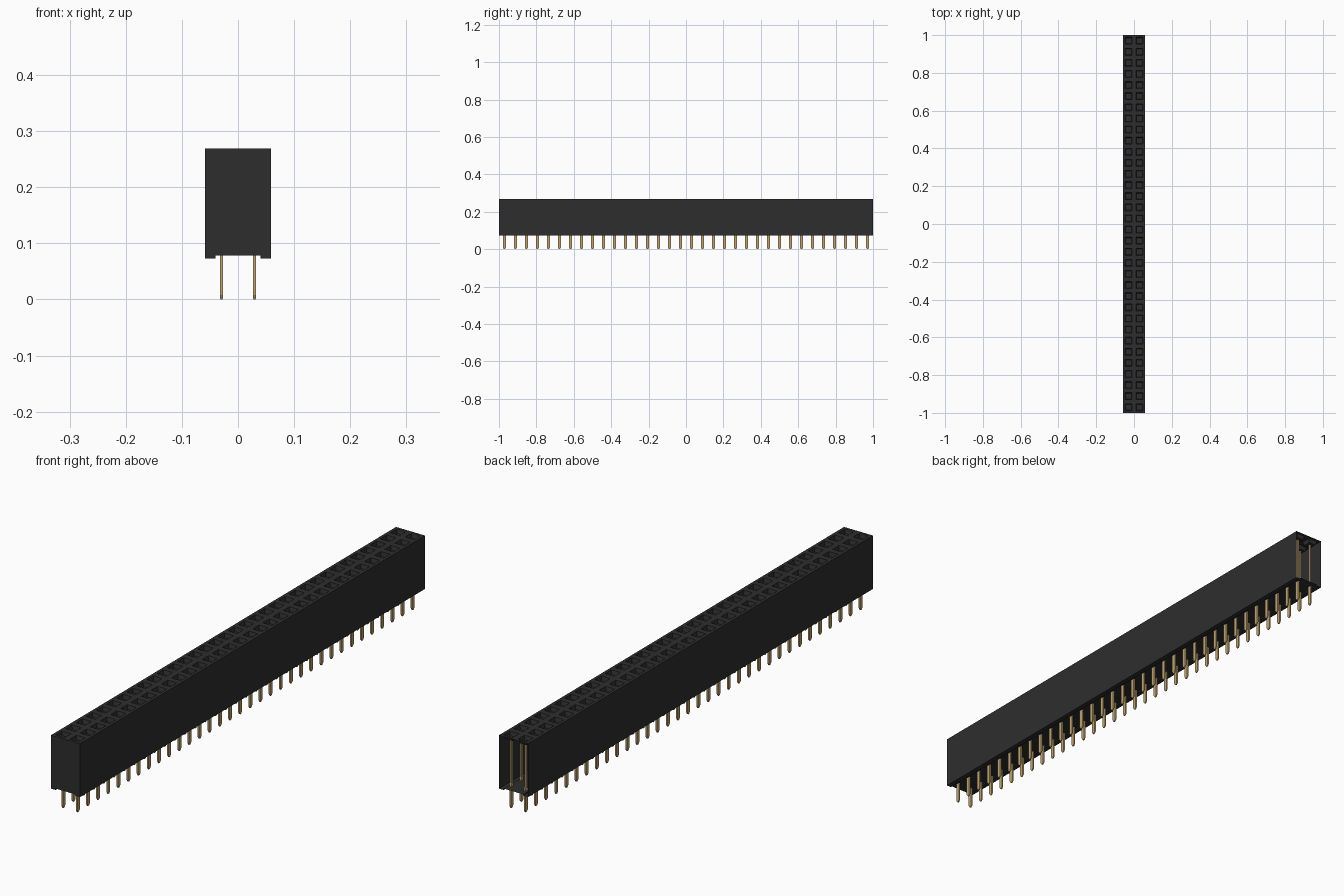
import bpy, bmesh
from mathutils import Matrix, Vector

cube = bpy.data.objects.get("Cube")
if cube:
    bpy.data.objects.remove(cube, do_unlink=True)

ROWS = 34
PITCH = 2 / ROWS
W = PITCH              # half width of the housing
TOP, FLOOR, FOOT = 0.269, 0.078, 0.073


def material(name, rgb):
    m = bpy.data.materials.new(name)
    m.use_nodes = True
    m.diffuse_color = (*rgb, 1)
    m.node_tree.nodes["Principled BSDF"].inputs["Base Color"].default_value = (*rgb, 1)
    return m


def add_object(name, bm, mat):
    mesh = bpy.data.meshes.new(name)
    bm.to_mesh(mesh)
    bm.free()
    mesh.materials.append(mat)
    ob = bpy.data.objects.new(name, mesh)
    bpy.context.collection.objects.link(ob)
    return ob


black = material("black plastic", (0.027, 0.027, 0.027))
gold = material("gold metal", (0.52, 0.37, 0.16))

# Housing shell: grooved underside, closed front end, open back end
bm = bmesh.new()
profile = [(W, TOP), (W, FOOT), (0.04, FOOT), (0.04, FLOOR),
           (-0.04, FLOOR), (-0.04, FOOT), (-W, FOOT), (-W, TOP)]
front = [bm.verts.new((x, -1, z)) for x, z in profile]
back = [bm.verts.new((x, 1, z)) for x, z in profile]
for i in range(len(profile) - 1):
    bm.faces.new((front[i], front[i + 1], back[i + 1], back[i]))
bm.faces.new(front[::-1])
bmesh.ops.recalc_face_normals(bm, faces=bm.faces)
side = max(bm.faces, key=lambda f: f.calc_center_median().x)
if side.normal.x < 0:
    bmesh.ops.reverse_faces(bm, faces=bm.faces)
add_object("housing", bm, black)

# Top plate: one cell per contact, each with a tapered square socket
bm = bmesh.new()
bmesh.ops.create_grid(bm, x_segments=2, y_segments=ROWS, size=1,
                      matrix=Matrix.Translation((0, 0, TOP)) @ Matrix.Diagonal((W, 1, 1, 1)))
bm.normal_update()
cells = list(bm.faces)
bmesh.ops.inset_individual(bm, faces=cells, thickness=0.0155)
bmesh.ops.inset_individual(bm, faces=cells, thickness=0.005)
for v in {v for f in cells for v in f.verts}:
    v.co.z -= 0.015
add_object("socket_top", bm, black)


# Contacts: flat pin with a chamfered tip and a slimmer blade inside the housing
def pin(bm, x, y):
    sections = [(0.0, 0.002, 0.003), (0.008, 0.003, 0.0072), (0.085, 0.003, 0.0072),
                (0.092, 0.003, 0.0045), (0.254, 0.003, 0.0045)]
    rings = [[bm.verts.new((x + sx * hx, y + sy * hy, z))
              for sx, sy in ((-1, -1), (1, -1), (1, 1), (-1, 1))]
             for z, hx, hy in sections]
    for a, b in zip(rings, rings[1:]):
        for i in range(4):
            j = (i + 1) % 4
            bm.faces.new((a[i], a[j], b[j], b[i]))
    bm.faces.new(rings[0][::-1])
    bm.faces.new(rings[-1])


for name, x in (("left_pins", PITCH / 2), ("right_pins", -PITCH / 2)):
    bm = bmesh.new()
    for r in range(ROWS):
        pin(bm, x, -1 + PITCH * (r + 0.5))
    add_object(name, bm, gold)
